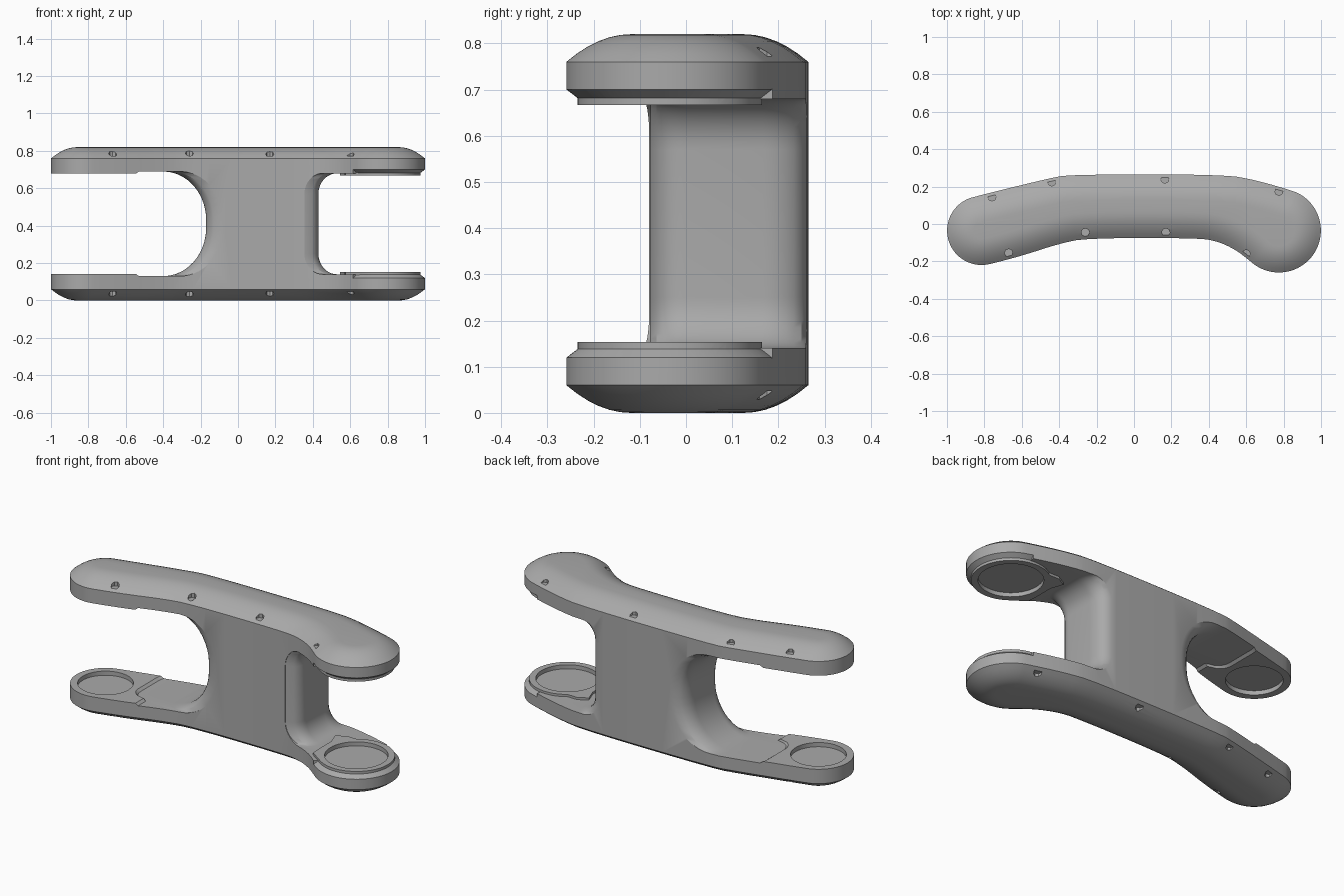
import bpy, bmesh, math

if "Cube" in bpy.data.objects:
    bpy.data.objects.remove(bpy.data.objects["Cube"])

H = 0.82            # overall height
MID = H / 2
LEFT_C, LEFT_R = (-0.815, -0.035), 0.185
RIGHT_C, RIGHT_R = (0.775, -0.035), 0.225

grey = bpy.data.materials.new("satin_grey")
grey.use_nodes = True
grey.diffuse_color = (0.4, 0.4, 0.4, 1)
grey.node_tree.nodes["Principled BSDF"].inputs["Base Color"].default_value = (0.4, 0.4, 0.4, 1)


def arc(c, r, a0, a1, n):
    return [(c[0] + r * math.cos(math.radians(a0 + (a1 - a0) * i / n)),
             c[1] + r * math.sin(math.radians(a0 + (a1 - a0) * i / n))) for i in range(n + 1)]


def add_loft(bm, loops):
    """Skin a row of equal loops and cap both ends."""
    rows = [[bm.verts.new(p) for p in loop] for loop in loops]
    n = len(rows[0])
    faces = [bm.faces.new(rows[0][::-1]), bm.faces.new(rows[-1])]
    for a, b in zip(rows, rows[1:]):
        faces += [bm.faces.new((a[i], a[(i + 1) % n], b[(i + 1) % n], b[i])) for i in range(n)]


def make(name, *lofts):
    bm = bmesh.new()
    for loops in lofts:
        add_loft(bm, loops)
    bmesh.ops.recalc_face_normals(bm, faces=bm.faces)
    mesh = bpy.data.meshes.new(name)
    bm.to_mesh(mesh)
    bm.free()
    mesh.materials.append(grey)
    ob = bpy.data.objects.new(name, mesh)
    bpy.context.collection.objects.link(ob)
    return ob


def prism(outline, z0, z1):
    return [[(x, y, z) for x, y in outline] for z in (z0, z1)]


def combine(body, tool, op):
    mod = body.modifiers.new(tool.name, 'BOOLEAN')
    mod.operation, mod.object, mod.solver = op, tool, 'EXACT'
    bpy.context.view_layer.objects.active = body
    bpy.ops.object.modifier_apply(modifier=mod.name)
    bpy.data.objects.remove(tool)


# Plan outline: two round ends joined by a bowed band
plan = arc(LEFT_C, LEFT_R, 105, 285, 16)
plan += [(-0.6, -0.17), (-0.4, -0.105), (-0.25, -0.075), (0.33, -0.075),
         (0.44, -0.09), (0.54, -0.135)]
plan += arc(RIGHT_C, RIGHT_R, 225, 430, 20)
plan += [(0.65, 0.235), (0.48, 0.265), (-0.34, 0.265), (-0.46, 0.243)]
for _ in range(2):   # corner cutting
    plan = [(p[0] * (1 - t) + q[0] * t, p[1] * (1 - t) + q[1] * t)
            for p, q in zip(plan, plan[1:] + plan[:1]) for t in (0.25, 0.75)]


def inset(d, z):
    out = []
    for i, (x, y) in enumerate(plan):
        a, b = plan[i - 1], plan[(i + 1) % len(plan)]
        tx, ty = b[0] - a[0], b[1] - a[1]
        l = math.hypot(tx, ty)
        out.append((x - ty / l * d, y + tx / l * d, z))
    return out


# Solid body with domed top and bottom
dome = [(0.14 * (1 - k / 6), 0.06 * (k / 6) ** 2) for k in range(7)]
body = make("bracket_body", [inset(d, z) for d, z in dome]
            + [inset(d, H - z) for d, z in reversed(dome)])


# Side openings, flared towards the front and back of the web
def opening(name, side, wall, rx, rz, floor, step, flare):
    low = [(side * 1.2, floor + step), (side * 0.635, floor + step), (side * 0.62, floor)]
    for k in range(11):
        a = math.pi / 2 * k / 10
        low.append((wall + side * rx * (1 - math.sin(a)), floor + rz * (1 - math.cos(a))))
    profile = low + [(x, H - z) for x, z in reversed(low)]
    levels = [(-0.5, flare)]
    bend = [k / 6 for k in range(7)]
    levels += [(-0.077 + 0.08 * t, flare * (1 - math.sqrt(1 - (1 - t) ** 2))) for t in bend]
    levels += [(0.267 - 0.1 * t, flare * (1 - math.sqrt(1 - (1 - t) ** 2))) for t in reversed(bend)]
    levels += [(0.5, flare)]
    return make(name, [[(x - side * d, y, z) for x, z in profile] for y, d in levels])


combine(body, opening("right_opening", -1, -0.17, 0.23, 0.26, 0.13, 0.012, 0.09), 'DIFFERENCE')
combine(body, opening("left_opening", 1, 0.43, 0.1, 0.11, 0.14, 0.0, 0.075), 'DIFFERENCE')

# Chamfer around the inner rim of the large end
section = [(0.195, 0.142), (0.25, 0.1), (0.25, H - 0.1), (0.195, H - 0.142)]
rim = []
for k in range(41):
    a = math.radians(-135 + 215 * k / 40)
    rim.append([(RIGHT_C[0] + r * math.cos(a), RIGHT_C[1] + r * math.sin(a), z) for r, z in section])
combine(body, make("rim_chamfer", rim), 'DIFFERENCE')

# Raised pads with two ears on the large end
pad = arc(RIGHT_C, 0.2, -125, 125, 40) + [(0.6, 0.13), (0.545, 0.1), (0.57, 0.03),
                                          (0.57, -0.09), (0.575, -0.14)]
for z in (0.13, H - 0.153):
    combine(body, make("pad", prism(pad, z, z + 0.023)), 'UNION')

# Round recesses in all four pads
for c, r, z in ((LEFT_C, 0.145, 0.118), (RIGHT_C, 0.165, 0.13)):
    combine(body, make("recess", prism(arc(c, r, 0, 352.5, 47), z, H - z)), 'DIFFERENCE')

# Small notches along the domed edges
spots = [(-0.44, 0.225), (0.165, 0.24), (0.775, 0.175), (-0.76, 0.145),
         (-0.26, -0.045), (0.17, -0.045), (0.6, -0.16), (-0.67, -0.155)]
notches = []
for s in spots:
    ring = arc(s, 0.022, 0, 315, 7)
    notches += [prism(ring, 0.773, 0.9), prism(ring, -0.1, H - 0.773)]
combine(body, make("notches", *notches), 'DIFFERENCE')

# Smooth shading with sharp edges kept
bpy.ops.object.select_all(action='DESELECT')
body.select_set(True)
bpy.context.view_layer.objects.active = body
bpy.ops.object.shade_smooth_by_angle(angle=math.radians(28))
